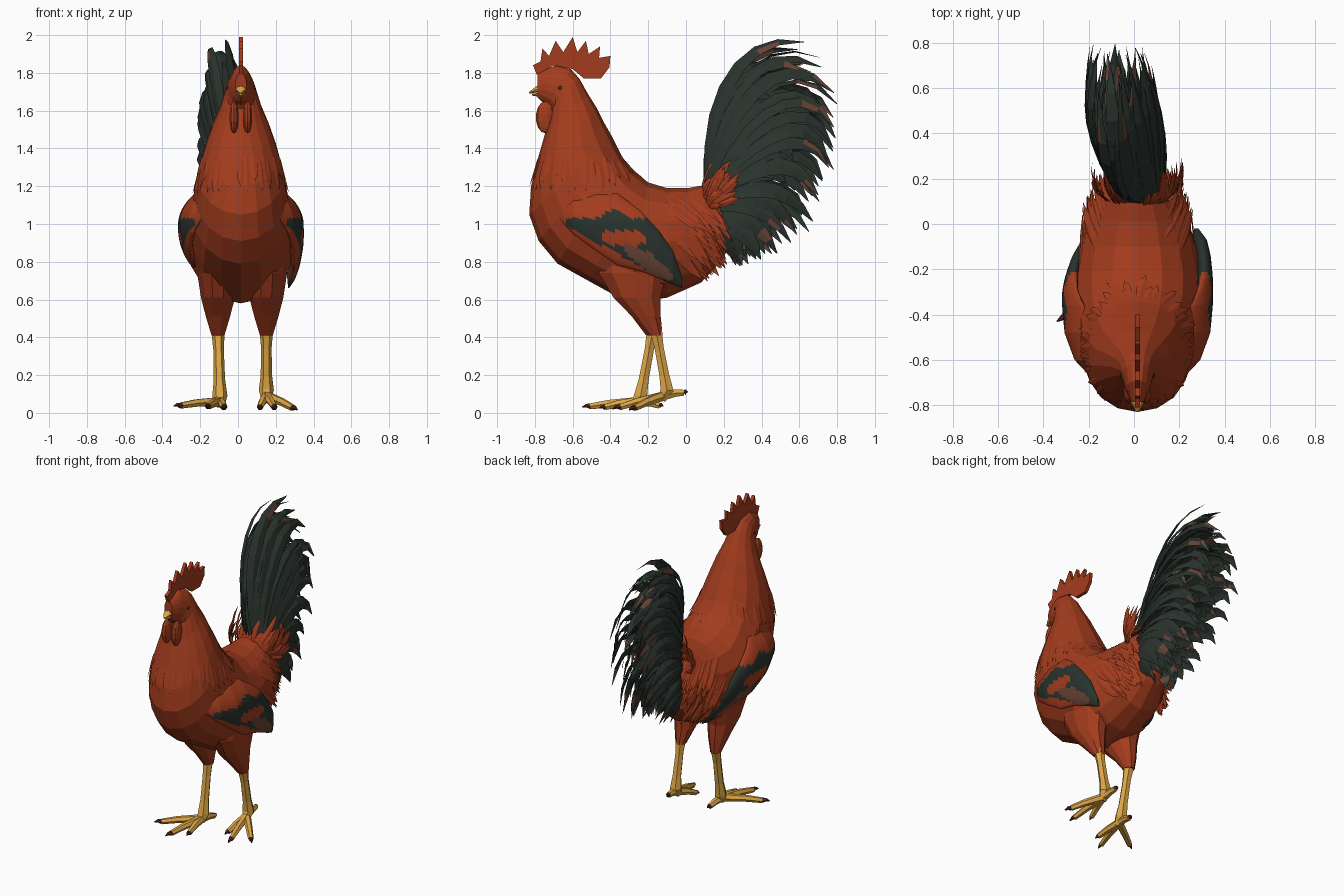
import bpy, bmesh, math, random
from mathutils import Vector as V
from mathutils.bvhtree import BVHTree

random.seed(4)
rnd = random.uniform
CX = 0.015  # lengthwise centre line of the bird

cube = bpy.data.objects.get("Cube")
if cube:
    bpy.data.objects.remove(cube, do_unlink=True)


def material(name, r, g, b):
    m = bpy.data.materials.new(name)
    m.use_nodes = True
    m.diffuse_color = (r, g, b, 1)
    m.node_tree.nodes["Principled BSDF"].inputs["Base Color"].default_value = (r, g, b, 1)
    return m


RED = material("russet", .37, .046, .013)
DARK = material("green_black", .023, .033, .027)
BROWN = material("dull_brown", .14, .058, .036)
YELLOW = material("horn_yellow", .72, .38, .062)
CLAW = material("claw_brown", .08, .02, .016)


def finish(name, bm, *mats):
    me = bpy.data.meshes.new(name)
    bm.to_mesh(me)
    bm.free()
    ob = bpy.data.objects.new(name, me)
    bpy.context.collection.objects.link(ob)
    for m in mats:
        me.materials.append(m)
    return ob


def loft(bm, sections, n):
    """Skin elliptical rings given as (centre, axis a, axis b)."""
    rings = []
    for c, a, b in sections:
        angles = [2 * math.pi * i / n for i in range(n)]
        rings.append([bm.verts.new(c + a * math.cos(t) + b * math.sin(t)) for t in angles])
    for r, s in zip(rings, rings[1:]):
        for i in range(n):
            j = (i + 1) % n
            bm.faces.new((r[i], r[j], s[j], s[i]))
    bm.faces.new(rings[0][::-1])
    bm.faces.new(rings[-1])
    bmesh.ops.recalc_face_normals(bm, faces=bm.faces)


def tube(bm, path, radii, n=6):
    sections = []
    for i, p in enumerate(path):
        d = (path[min(i + 1, len(path) - 1)] - path[max(i - 1, 0)]).normalized()
        a = d.cross(V((0, 1, .3)) if abs(d.z) > .7 else V((0, 0, 1))).normalized()
        sections.append((p, a * radii[i], d.cross(a) * radii[i]))
    loft(bm, sections, n)


def blade(bm, ctrl, width, out, fleck=0, n=7, fold=.3):
    """A folded, pointed feather along a cubic curve, with chance flecks near the tip."""
    rows = []
    for k in range(n + 1):
        t = k / n
        s = 1 - t
        a, b, c, d = ctrl
        p = a * s**3 + b * 3 * s * s * t + c * 3 * s * t * t + d * t**3
        tan = (b - a) * s * s + (c - b) * 2 * s * t + (d - c) * t * t
        side = out.cross(tan).normalized()
        w = width * max(.04, min(1, .45 + 1.6 * t) * (1 - t**4))
        rows.append([bm.verts.new(q) for q in
                     (p + side * w - out * w * fold, p, p - side * w - out * w * fold)])
    for k, (r, s) in enumerate(zip(rows, rows[1:])):
        for i in (0, 1):
            f = bm.faces.new((r[i], r[i + 1], s[i + 1], s[i]))
            f.material_index = int(k > n - 3 and random.random() < fleck)


# Body, neck and head: upper (y, z), lower (y, z), half width
BODY = [
    (.21, 1.18, .25, .95, .06), (.12, 1.21, .20, .82, .15), (.01, 1.19, .08, .69, .215),
    (-.1, 1.19, -.1, .61, .26), (-.2, 1.22, -.3, .58, .285), (-.29, 1.29, -.5, .69, .28),
    (-.34, 1.36, -.68, .79, .263), (-.365, 1.41, -.78, .91, .245), (-.39, 1.46, -.83, 1.05, .228),
    (-.43, 1.53, -.82, 1.2, .2), (-.47, 1.61, -.78, 1.36, .16), (-.52, 1.69, -.74, 1.5, .115),
    (-.565, 1.77, -.715, 1.61, .085), (-.61, 1.82, -.73, 1.63, .07),
    (-.69, 1.84, -.765, 1.65, .053), (-.785, 1.8, -.785, 1.67, .03)]
bm = bmesh.new()
loft(bm, [(V((CX, (a + c) / 2, (b + d) / 2)), V((w, 0, 0)), V((0, a - c, b - d)) / 2)
          for a, b, c, d, w in BODY], 16)
tree = BVHTree.FromBMesh(bm)
finish("body", bm, RED)


def on_skin(p, lift=.0):
    q, nor, _, _ = tree.find_nearest(p)
    return q + nor * lift, nor


# Comb: serrated plate along the crown
COMB = [(-.6, 1.82), (-.7, 1.84), (-.79, 1.79), (-.81, 1.84), (-.77, 1.86), (-.76, 1.93),
        (-.725, 1.89), (-.69, 1.97), (-.65, 1.91), (-.6, 1.99), (-.575, 1.91), (-.53, 1.97),
        (-.515, 1.9), (-.455, 1.94), (-.46, 1.88), (-.4, 1.89), (-.405, 1.83), (-.45, 1.77),
        (-.54, 1.77)]
bm = bmesh.new()
bm.faces.new([bm.verts.new((CX, y, z)) for y, z in COMB])
comb = finish("comb", bm, RED)
mod = comb.modifiers.new("thickness", "SOLIDIFY")
mod.thickness = .022
mod.offset = 0

# Beak halves
bm = bmesh.new()
loft(bm, [(V((CX, y, z)), V((w, 0, 0)), V((0, 0, h))) for y, z, w, h in
          ((-.75, 1.715, .035, .024), (-.795, 1.712, .026, .016), (-.83, 1.695, .006, .005))], 8)
loft(bm, [(V((CX, y, z)), V((w, 0, 0)), V((0, 0, h))) for y, z, w, h in
          ((-.75, 1.683, .03, .014), (-.815, 1.685, .008, .005))], 8)
finish("beak", bm, YELLOW)


def ball(name, pos, scale, mat):
    bm = bmesh.new()
    bmesh.ops.create_uvsphere(bm, u_segments=10, v_segments=7, radius=1)
    for v in bm.verts:
        v.co = V(a * b for a, b in zip(v.co, scale)) + pos
    finish(name, bm, mat)


for s, tag in ((1, "left"), (-1, "right")):
    # Face details
    ball(tag + "_wattle", V((CX + s * .036, -.745, 1.565)), (.026, .05, .085), RED)
    ball(tag + "_cheek", V((CX + s * .05, -.66, 1.65)), (.025, .04, .05), RED)
    eye = on_skin(V((CX + s * .2, -.69, 1.755)))[0]
    ball(tag + "_eye", eye, (.006, .011, .009), CLAW)

    # Folded wing: y, top z, bottom z, distance out, half thickness
    wing = [(-.68, 1.08, 1.04, .2, .008), (-.6, 1.16, .95, .255, .025), (-.48, 1.18, .86, .287, .035),
            (-.36, 1.16, .78, .297, .036), (-.24, 1.07, .75, .299, .036), (-.14, .96, .71, .296, .034),
            (-.07, .86, .68, .292, .028), (-.02, .72, .66, .288, .008)]
    bm = bmesh.new()
    fine = []
    for a, b in zip(wing, wing[1:]):
        fine += [[p + (q - p) * k / 7 for p, q in zip(a, b)] for k in range(7)]
    fine.append(wing[-1])
    loft(bm, [(V((CX + s * x, y, (t + b) / 2)), V((s * thick, 0, 0)), V((0, 0, (t - b) / 2)))
              for y, t, b, x, thick in fine], 44)
    # Bend it round the flank; the right wing is held closer
    for v in bm.verts:
        dz = v.co.z - 1.0
        bend = 2.4 if dz > 0 else (.3 if s > 0 else 1.0)
        v.co.x -= s * bend * dz * dz
        if s < 0:
            v.co.x += .05 * max(0, (v.co.y + .3) / .28)
    for f in bm.faces:
        _, y, z = f.calc_center_median()
        low = .665 - .56 * (y + .05)
        if low < z < 1.03 + .045 * math.exp(-((y + .38) / .06)**2) and y > -.63:
            f.material_index = 1
            rusty = ((y + .33) / .12)**2 + ((z - .925 + .05 * (y + .33)) / .045)**2
            dull = ((y + .2) / .13)**2 + ((z - .8 + .65 * (y + .2)) / .05)**2
            if dull < 1:
                f.material_index = 2
            elif rusty < 1:
                f.material_index = 0
    finish(tag + "_wing", bm, RED, DARK, BROWN)

    # Thigh
    x = .022 + s * .128
    bm = bmesh.new()
    ankle_y = -.16 if s > 0 else -.175
    loft(bm, [(V((x + s * dx, y, z)), V((rx, 0, 0)), V((0, ry, 0))) for dx, y, z, rx, ry in
              ((.0, -.28, .86, .11, .2), (.0, -.28, .74, .11, .19), (.0, -.26, .61, .09, .13),
               (.0, -.21, .51, .064, .08), (.0, ankle_y, .41, .034, .038))], 10)
    finish(tag + "_thigh", bm, RED)

    # Shank, toes and claws; one leg stands ahead of the other
    foot = V((x, -.1, .12)) if s > 0 else V((x + .01, -.24, .09))
    bm = bmesh.new()
    hock = V((x, ankle_y, .44))
    tube(bm, [hock, hock.lerp(foot, .3), hock.lerp(foot, .75), foot, foot - V((0, .03, .05))],
         [.036, .028, .03, .04, .026])
    tips = ([(.315, -.3, .015), (.2, -.39, .02), (.11, -.3, .02), (.14, .01, .11)] if s > 0 else
            [(-.34, -.43, .035), (-.17, -.55, .03), (-.07, -.46, .025), (-.08, -.12, .035)])
    claws = bmesh.new()
    for tip in tips:
        tip = V(tip)
        start = foot - V((0, .02, .03))
        knuckle = start.lerp(tip, .5) + V((0, 0, .005))
        end = start.lerp(tip, .84)
        tube(bm, [start, knuckle, end], [.027, .022, .018])
        tube(claws, [end, end.lerp(tip, .5) + V((0, 0, .006)), tip], [.017, .011, .003])
    finish(tag + "_leg", bm, YELLOW)
    finish(tag + "_claws", claws, CLAW)

# Hackle feathers round the base of the neck
bm = bmesh.new()
for i in range(40):
    a = 2 * math.pi * (i + rnd(-.3, .3)) / 40
    start = V((CX + .28 * math.cos(a), -.58 + .28 * math.sin(a), 1.36 + rnd(-.03, .03)))
    drop = rnd(.12, .2)
    pts = [on_skin(start - V((0, 0, drop * k / 3)), .003 + .002 * k) for k in range(4)]
    blade(bm, [p for p, _ in pts], rnd(.016, .026), pts[2][1], n=4, fold=.2)
finish("hackle_feathers", bm, RED)

# Saddle feathers draping over the rump, and tufts at the tail root
bm = bmesh.new()
for i in range(100):
    s = (-1, 1)[i % 2]
    start = V((CX + s * rnd(.12, .3), rnd(-.1, .17), rnd(.85, 1.2)))
    pts = [on_skin(start + V((0, .045 * k, -.06 * k)), .004 + .008 * k) for k in range(4)]
    ctrl = [p for p, _ in pts]
    ctrl[3] += V((s * .005, .03, -.02))
    blade(bm, ctrl, rnd(.014, .024), pts[1][1], n=4, fold=.25)
for i in range(60):
    a = rnd(-1.8, 1.8)
    out = V((math.sin(a), -.4 * math.cos(a), .5 * math.cos(a))).normalized()
    base = V((CX + .15 * math.sin(a), .12 - .04 * math.cos(a), 1.1 + .07 * math.cos(a)))
    tip = base + V((.05 * math.sin(a), rnd(.05, .19), rnd(.0, .22)))
    blade(bm, [base, base.lerp(tip, .3) + out * .03, base.lerp(tip, .7) + out * .03, tip],
          rnd(.016, .028), out, n=4)
finish("saddle_feathers", bm, RED)

# Tail fan: four (y, z) curve points, sideways drift, spread
FAN = [(.11, 1.22, .11, 1.68, .28, 2.03, .64, 2.0, -.1, .05),
       (.13, 1.23, .2, 1.72, .5, 2.02, .79, 1.79, -.1, .1),
       (.15, 1.22, .34, 1.62, .7, 1.8, .84, 1.5, -.08, .13),
       (.16, 1.18, .38, 1.4, .66, 1.52, .8, 1.27, -.065, .145),
       (.17, 1.12, .35, 1.2, .5, 1.2, .66, 1.0, -.04, .14),
       (.18, 1.04, .26, 1.0, .34, .98, .44, .85, .0, .13),
       (.17, 1.0, .2, .97, .24, .9, .29, .8, .01, .12)]
LAYERS = [(-1, 1), (1, 1), (-.5, .95), (.5, .95), (-.9, .68), (.9, .68), (0, 1)]
bm = bmesh.new()
COUNT = 17
for i in range(COUNT):
    for layer, size in LAYERS if i < 6 else LAYERS[:-1]:
        u = min(max((i + rnd(-.5, .5)) / (COUNT - 1), 0), 1) * (len(FAN) - 1)
        k = min(int(u), len(FAN) - 2)
        v = [a + (b - a) * (u - k) for a, b in zip(FAN[k], FAN[k + 1])]
        drift, spread = v[8], v[9] * layer
        xs = (CX + spread * .75, drift * .7 + spread * 1.2, drift + spread * 1.2,
              drift + spread * .75)
        size *= rnd(.86, 1.01)
        base = V((xs[0], v[0], v[1]))
        ctrl = [base + (V((x, v[2 * j], v[2 * j + 1])) - base) * (size if j else 0)
                for j, x in enumerate(xs)]
        ctrl[3] += V((rnd(-.03, .03), rnd(-.03, .01), rnd(-.05, 0)))
        out = V((layer * .9 + rnd(-.25, .25), -.4, .5)).normalized()
        blade(bm, ctrl, rnd(.04, .06), out, .14)
finish("tail_feathers", bm, DARK, BROWN)
